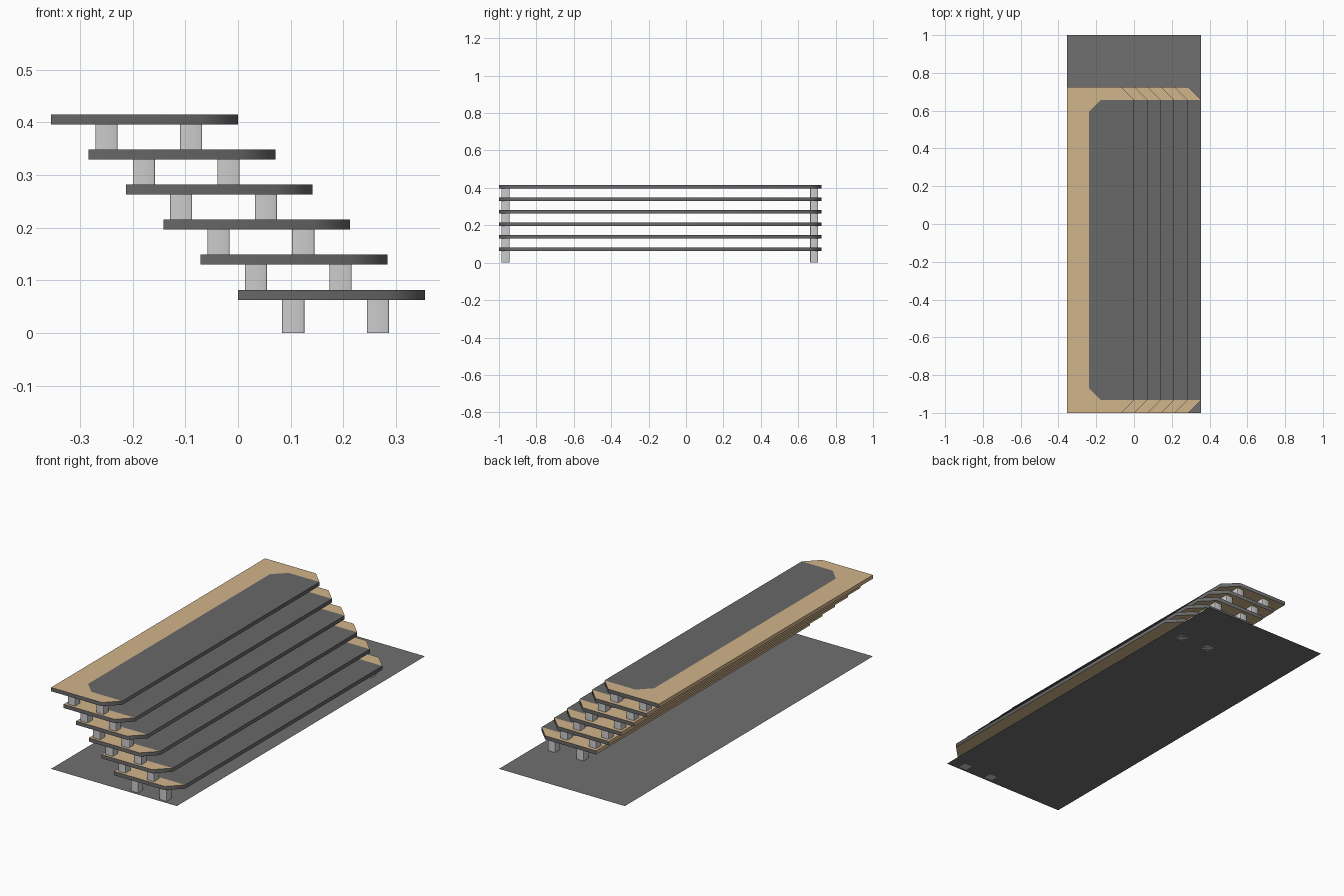
import bpy, bmesh
from math import radians

if "Cube" in bpy.data.objects:
    bpy.data.objects.remove(bpy.data.objects["Cube"])

W, Y0, Y1 = 0.355, -1.0, 0.725      # tread depth and ends
C, T = 0.068, 0.019                 # corner chamfer, tread thickness
STEPS, DX, DZ = 6, 0.071, 0.0666    # count, run, rise
LEG_H = 0.063


def material(name, rgb):
    m = bpy.data.materials.new(name)
    m.diffuse_color = (*rgb, 1)
    m.use_nodes = True
    m.node_tree.nodes["Principled BSDF"].inputs["Base Color"].default_value = m.diffuse_color
    return m


wood = material("wood", (0.64, 0.46, 0.26))
dark = material("dark_grip", (0.14, 0.14, 0.14))


def finish(bm, name, loc, mats, angle):
    me = bpy.data.meshes.new(name)
    bmesh.ops.recalc_face_normals(bm, faces=bm.faces)
    bm.to_mesh(me)
    bm.free()
    for m in mats:
        me.materials.append(m)
    ob = bpy.data.objects.new(name, me)
    ob.location = loc
    bpy.context.collection.objects.link(ob)
    bpy.ops.object.select_all(action='DESELECT')
    ob.select_set(True)
    bpy.context.view_layer.objects.active = ob
    bpy.ops.object.shade_smooth_by_angle(angle=radians(angle))
    return ob


def tread(name, loc):
    bm = bmesh.new()
    outline = [(0, Y0), (W - C, Y0), (W, Y0 + C), (W, Y1 - C), (W - C, Y1), (0, Y1)]
    low = [bm.verts.new((x, y, 0)) for x, y in outline]
    top = [bm.verts.new((x, y, T)) for x, y in outline]
    # inset grip shares the front edge of the tread
    x = 0.118
    inner = [bm.verts.new((a, b, T)) for a, b in
             [(x + 0.062, Y1 - C), (x, Y1 - C - 0.062), (x, Y0 + C + 0.062), (x + 0.062, Y0 + C)]]
    bm.faces.new(low[::-1])
    bm.faces.new([top[2], top[3]] + inner).material_index = 1
    # wooden border in three quads-like strips
    bm.faces.new([top[0], top[1], top[2], inner[3], inner[2]])
    bm.faces.new([top[0], inner[2], inner[1], top[5]])
    bm.faces.new([top[5], inner[1], inner[0], top[3], top[4]])
    for i in range(6):
        j = (i + 1) % 6
        f = bm.faces.new([low[i], low[j], top[j], top[i]])
        f.material_index = 0 if i == 5 else 1
    finish(bm, name, loc, [wood, dark], 50)


def leg(name, x, y, z):
    bm = bmesh.new()
    bmesh.ops.create_cube(bm, size=1)
    bmesh.ops.scale(bm, vec=(0.042, 0.042, LEG_H), verts=bm.verts)
    # soften the upright edges
    ups = [e for e in bm.edges if abs(e.verts[0].co.z - e.verts[1].co.z) > 0.01]
    bmesh.ops.bevel(bm, geom=ups, offset=0.003, segments=2, profile=0.5, affect='EDGES')
    finish(bm, name, (x, y, z + LEG_H / 2), [], 50)


# stacked treads, each set back from the one below, with four legs
for i in range(STEPS):
    x, z = -i * DX, i * DZ
    tread(f"tread_{i + 1}", (x, 0, z + LEG_H))
    for lx in (0.105, 0.266):
        for ly in (-0.965, 0.685):
            leg(f"tread_{i + 1}_leg", x + lx, ly, z)

# floor sheet
bm = bmesh.new()
bm.faces.new([bm.verts.new(p) for p in
              [(-W, -1, 0), (W, -1, 0), (W, 1, 0), (-W, 1, 0)]])
finish(bm, "base_sheet", (0, 0, 0), [material("base_grey", (0.16, 0.16, 0.16))], 30)
